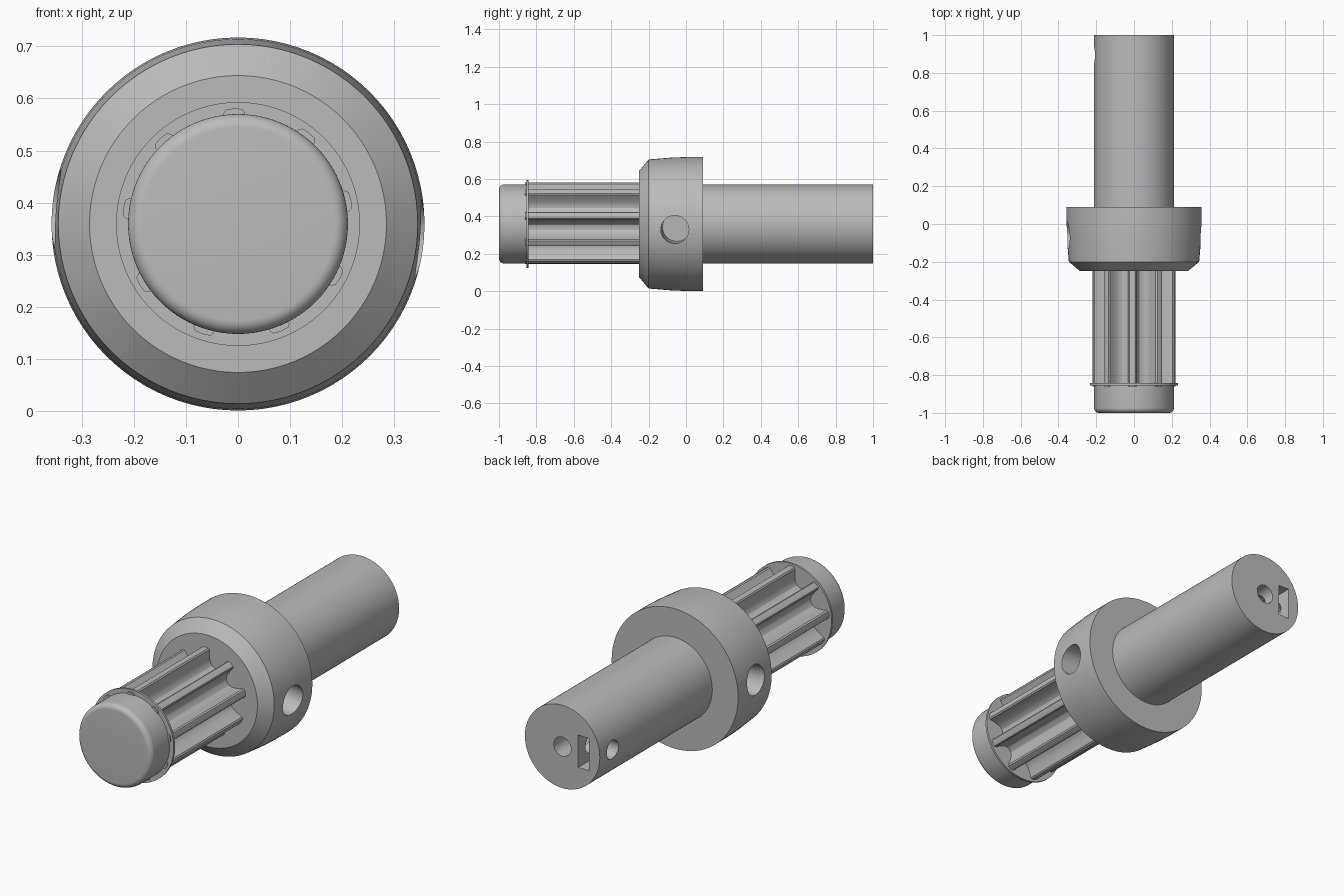
import bpy, bmesh, math
from mathutils import Vector, Matrix

AXIS_Z = 0.359
SEGMENTS = 96

if "Cube" in bpy.data.objects:
    bpy.data.objects.remove(bpy.data.objects["Cube"], do_unlink=True)

# One plain grey for everything
grey = bpy.data.materials.new("plain_grey")
grey.use_nodes = True
color = (0.5, 0.5, 0.5, 1)
grey.diffuse_color = color
grey.node_tree.nodes["Principled BSDF"].inputs["Base Color"].default_value = color


def make_object(name, bm):
    bmesh.ops.recalc_face_normals(bm, faces=bm.faces)
    mesh = bpy.data.meshes.new(name)
    bm.to_mesh(mesh)
    bm.free()
    mesh.materials.append(grey)
    obj = bpy.data.objects.new(name, mesh)
    bpy.context.collection.objects.link(obj)
    return obj


def lathe(name, profile):
    """Turn (radius, y) points around the long axis."""
    bm = bmesh.new()
    verts = [bm.verts.new((r, y, AXIS_Z)) for r, y in profile]
    edges = [bm.edges.new(pair) for pair in zip(verts, verts[1:])]
    bmesh.ops.spin(bm, geom=verts + edges, cent=(0, 0, AXIS_Z), axis=(0, 1, 0),
                   angle=math.tau, steps=SEGMENTS, use_duplicate=False)
    bmesh.ops.remove_doubles(bm, verts=bm.verts, dist=0.0001)
    # Close flat ends
    bmesh.ops.holes_fill(bm, edges=[e for e in bm.edges if e.is_boundary], sides=0)
    return make_object(name, bm)


def drill(name, start, end, radius):
    start, end = Vector(start), Vector(end)
    direction = end - start
    turn = direction.to_track_quat('Z', 'Y').to_matrix().to_4x4()
    bm = bmesh.new()
    bmesh.ops.create_cone(bm, cap_ends=True, segments=48, radius1=radius, radius2=radius,
                          depth=direction.length,
                          matrix=Matrix.Translation((start + end) / 2) @ turn)
    return make_object(name, bm)


def box(name, center, size):
    bm = bmesh.new()
    bmesh.ops.create_cube(bm, size=1, matrix=Matrix.Translation(center)
                          @ Matrix.Diagonal((*size, 1)))
    return make_object(name, bm)


def activate(obj):
    bpy.ops.object.select_all(action='DESELECT')
    obj.select_set(True)
    bpy.context.view_layer.objects.active = obj


def cut(obj, cutters):
    activate(obj)
    for cutter in cutters:
        cutter.hide_render = True
        mod = obj.modifiers.new("cut", 'BOOLEAN')
        mod.operation = 'DIFFERENCE'
        mod.solver = 'EXACT'
        mod.object = cutter
        bpy.ops.object.modifier_apply(modifier=mod.name)
        bpy.data.objects.remove(cutter, do_unlink=True)


# Rounded front cap and its thin flange
cap_r, fillet = 0.211, 0.026
arc = [(cap_r - fillet + fillet * math.sin(a), -1 + fillet - fillet * math.cos(a))
       for a in [i * math.pi / 16 for i in range(9)]]
cap = lathe("front_cap", arc + [(cap_r, -0.85)])
flange = lathe("cap_flange", [(0.234, -0.854), (0.234, -0.843)])

# Splined shaft with nine narrow fins and scooped valleys
FINS = 9
half_fin = [(-20, 0.135), (-14, 0.138), (-10, 0.148), (-7.5, 0.165),
            (-6, 0.19), (-5.5, 0.214), (-4, 0.221), (0, 0.222)]
fin = half_fin + [(-a, r) for a, r in half_fin[-2:0:-1]]
bm = bmesh.new()
section = []
for k in range(FINS):
    for a, r in fin:
        t = math.radians(12 + a + k * 360 / FINS)
        section.append(bm.verts.new((r * math.cos(t), -0.86, AXIS_Z + r * math.sin(t))))
end = bm.faces.new(section)
swept = bmesh.ops.extrude_face_region(bm, geom=[end], use_keep_orig=True)
bmesh.ops.translate(bm, vec=(0, 0.64, 0),
                    verts=[g for g in swept["geom"] if isinstance(g, bmesh.types.BMVert)])
splines = make_object("splined_shaft", bm)

# Collar with a blind, slightly tilted hole on each side
collar = lathe("collar", [(0.285, -0.25), (0.345, -0.2), (0.355, -0.08),
                          (0.358, 0), (0.358, 0.09)])
holes = []
for side in (1, -1):
    mouth = Vector((side * 0.354, -0.06, AXIS_Z - side * 0.03))
    outward = Vector((side, -0.065, -side * 0.085)).normalized()
    holes.append(drill("collar_hole_cutter", mouth + outward * 0.1,
                       mouth - outward * 0.145, 0.075))
cut(collar, holes)

# Rear shaft with end bore, nut slot and set screw hole
rear = lathe("rear_shaft", [(0.212, 0.05), (0.212, 1)])
cut(rear, [
    drill("bore_cutter", (0, 1.1, AXIS_Z), (0, 0.55, AXIS_Z), 0.049),
    box("nut_slot_cutter", (-0.12, 0.96, AXIS_Z), (0.06, 0.3, 0.165)),
    drill("screw_hole_cutter", (-0.3, 0.895, AXIS_Z), (0, 0.895, AXIS_Z), 0.047),
])

for obj in (cap, flange, splines, collar, rear):
    activate(obj)
    bpy.ops.object.shade_smooth_by_angle(angle=math.radians(25))
